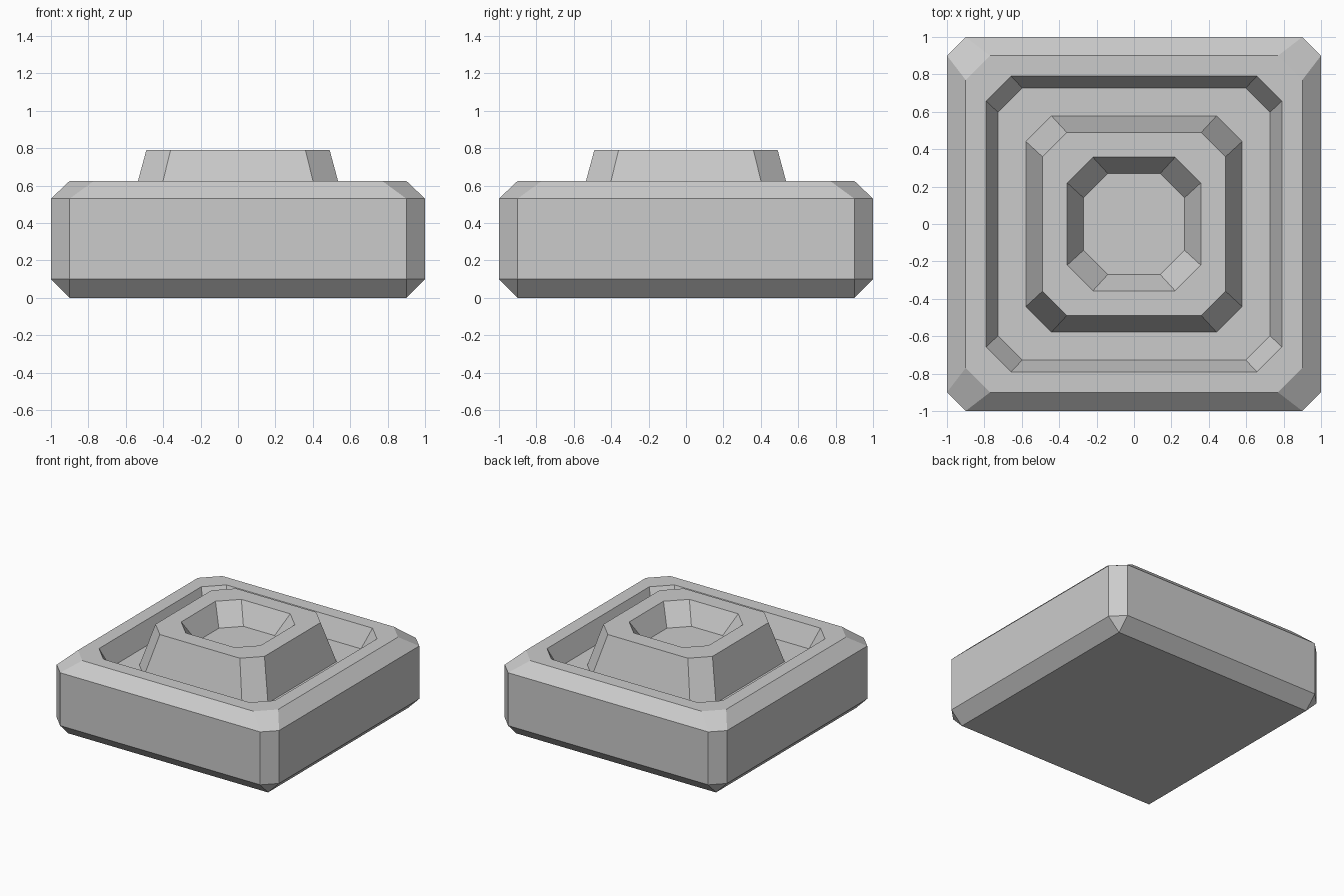
import bpy, bmesh

if "Cube" in bpy.data.objects:
    bpy.data.objects.remove(bpy.data.objects["Cube"])


def ring(bm, half, cut, z):
    """Square ring with clipped corners, counter-clockwise from above."""
    a, b = half, half - cut
    pts = [(b, -a), (a, -b), (a, b), (b, a), (-b, a), (-a, b), (-a, -b), (-b, -a)]
    return [bm.verts.new((x, y, z)) for x, y in pts]


def loft(name, profile):
    """Skin consecutive rings and cap both ends."""
    bm = bmesh.new()
    rings = [ring(bm, *p) for p in profile]
    for lo, hi in zip(rings, rings[1:]):
        for i in range(8):
            j = (i + 1) % 8
            bm.faces.new((lo[i], lo[j], hi[j], hi[i]))
    bm.faces.new(rings[0][::-1])
    bm.faces.new(rings[-1])
    # the sharp-cornered bottom ring collapses to four points
    bmesh.ops.remove_doubles(bm, verts=bm.verts, dist=0.0001)
    bmesh.ops.recalc_face_normals(bm, faces=bm.faces)
    mesh = bpy.data.meshes.new(name)
    bm.to_mesh(mesh)
    bm.free()
    obj = bpy.data.objects.new(name, mesh)
    bpy.context.collection.objects.link(obj)
    return obj


# (half width, corner cut, height) from the underside to the central recess
outer_shell = [(0.90, 0.00, 0.00), (1.00, 0.10, 0.10),
               (1.00, 0.10, 0.53), (0.90, 0.13, 0.625)]
groove = [(0.79, 0.133, 0.625), (0.727, 0.13, 0.465)]
raised_block = [(0.578, 0.137, 0.465), (0.49, 0.13, 0.79)]
recess = [(0.357, 0.137, 0.79), (0.27, 0.13, 0.625)]

loft("recessed_block", outer_shell + groove + raised_block + recess)
